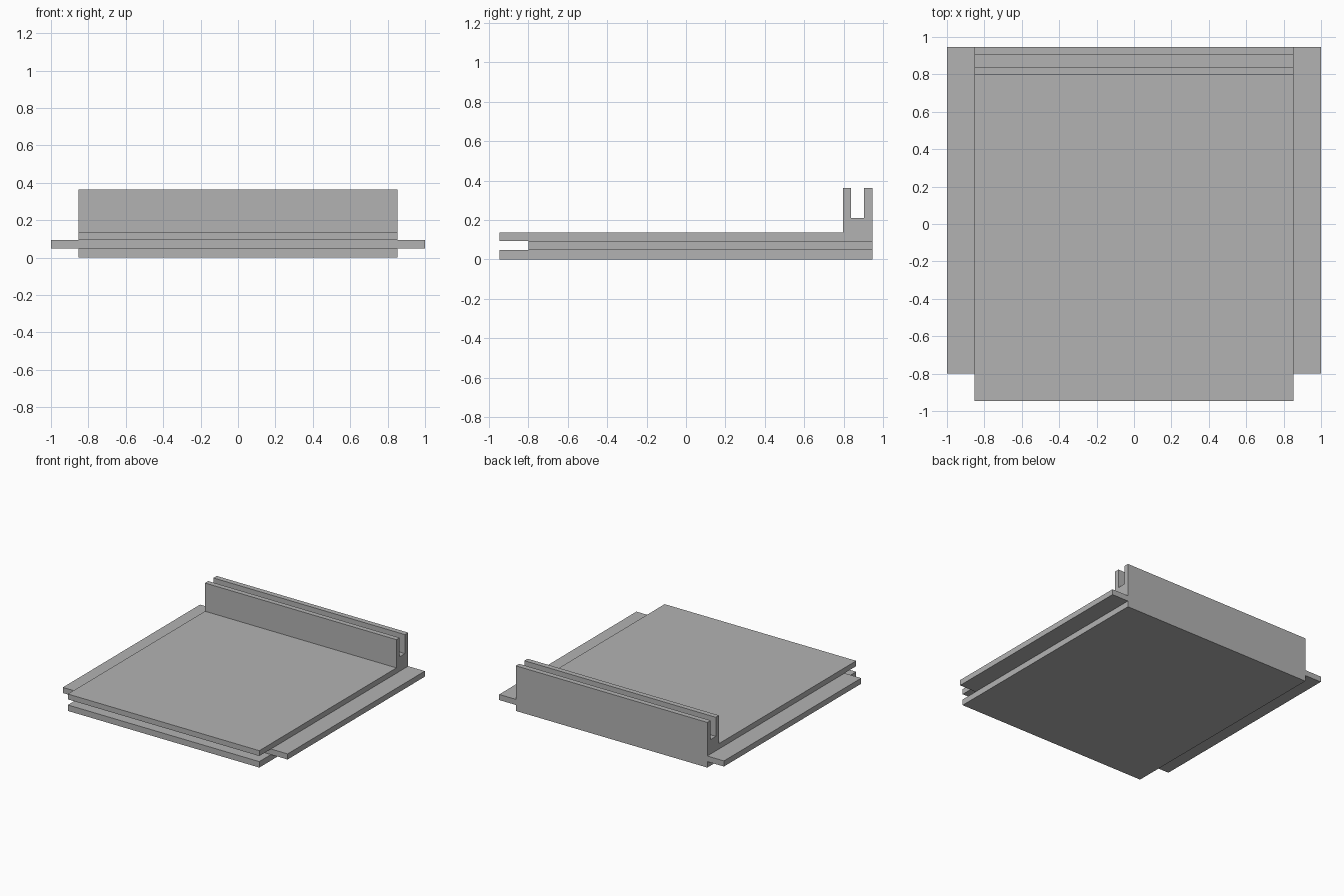
import bpy
import bmesh

cube = bpy.data.objects.get("Cube")
if cube:
    bpy.data.objects.remove(cube, do_unlink=True)

# Single plain grey
grey = bpy.data.materials.new("plain_grey")
grey.use_nodes = True
colour = (0.45, 0.45, 0.45, 1)
grey.diffuse_color = colour
grey.node_tree.nodes["Principled BSDF"].inputs["Base Color"].default_value = colour


def extrude_profile(name, profile, half_width):
    """Sweep a closed (y, z) outline across x, symmetric about the centre."""
    bm = bmesh.new()
    face = bm.faces.new([bm.verts.new((-half_width, y, z)) for y, z in profile])
    swept = bmesh.ops.extrude_face_region(bm, geom=[face])["geom"]
    verts = [v for v in swept if isinstance(v, bmesh.types.BMVert)]
    bmesh.ops.translate(bm, verts=verts, vec=(2 * half_width, 0, 0))
    bmesh.ops.recalc_face_normals(bm, faces=bm.faces)
    mesh = bpy.data.meshes.new(name)
    bm.to_mesh(mesh)
    bm.free()
    mesh.materials.append(grey)
    obj = bpy.data.objects.new(name, mesh)
    bpy.context.collection.objects.link(obj)
    return obj


def slab(y0, y1, z0, z1):
    return [(y0, z0), (y1, z0), (y1, z1), (y0, z1)]


front, back = -0.946, 0.946
body_half, tongue_half = 0.852, 1.0
z_low, z_mid, z_top = 0.048, 0.093, 0.136
wall_front, wall_top = 0.797, 0.363
slot_front, slot_back, slot_floor = 0.838, 0.904, 0.21

# Bottom plate
extrude_profile("bottom_plate", slab(front, back, 0, z_low), body_half)

# Wide middle plate, set back at the front to leave a groove
extrude_profile("middle_plate", slab(-0.798, back, z_low, z_mid), tongue_half)

# Top plate with the slotted rear wall in one profile
extrude_profile("top_plate_with_slotted_wall", [
    (front, z_mid), (back, z_mid), (back, wall_top), (slot_back, wall_top),
    (slot_back, slot_floor), (slot_front, slot_floor), (slot_front, wall_top),
    (wall_front, wall_top), (wall_front, z_top), (front, z_top),
], body_half)
